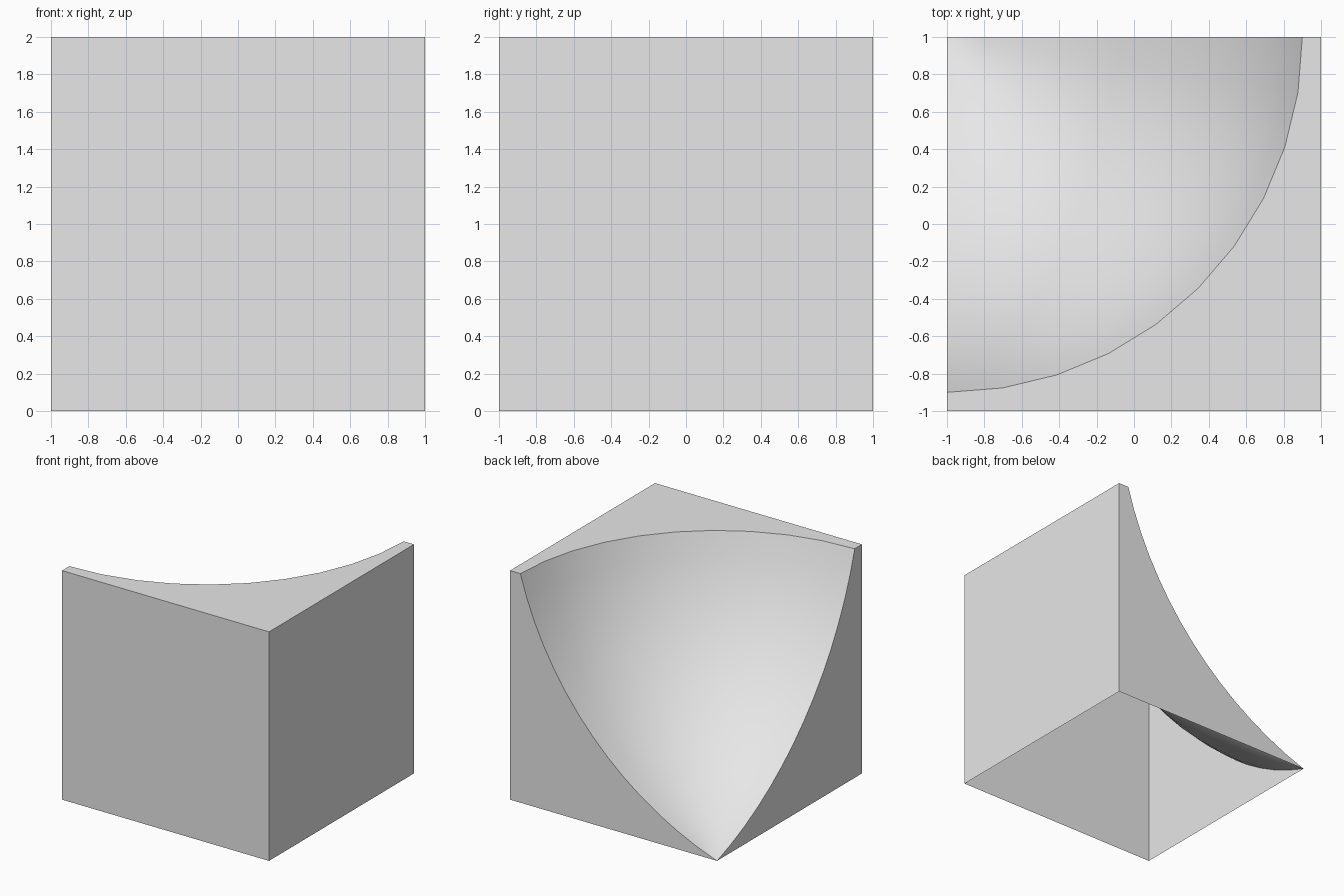
import bpy, bmesh
from math import sin, cos, radians, atan2, hypot
from mathutils import Vector

default_cube = bpy.data.objects.get("Cube")
if default_cube:
    bpy.data.objects.remove(default_cube, do_unlink=True)

RADIUS, HEIGHT = 1.9, 2.0      # bowl rim radius and block height
STEPS, SEGMENTS = 14, 10       # bowl rings and quarter-turn segments
BEND = radians(28)             # half the angle swept by the bowl profile

grey = bpy.data.materials.new("plain_grey")
grey.use_nodes = True
grey.diffuse_color = (0.8, 0.8, 0.8, 1)
grey.node_tree.nodes["Principled BSDF"].inputs["Base Color"].default_value = (0.8, 0.8, 0.8, 1)


def bowl_profile():
    """Circular arc from the low corner up to the rim, as (radius, height)."""
    chord_angle = atan2(HEIGHT, RADIUS)
    arc_radius = hypot(RADIUS, HEIGHT) / (2 * sin(BEND))
    start = chord_angle - BEND
    points = []
    for i in range(STEPS + 1):
        a = start + 2 * BEND * i / STEPS
        points.append((arc_radius * (sin(a) - sin(start)),
                       arc_radius * (cos(start) - cos(a))))
    return points


def bowl_point(r, z, turn):
    """Point around the vertical axis through the open back corner."""
    a = radians(90) * turn
    return Vector((-1 + r * cos(a), 1 - r * sin(a), z))


def add_face(bm, points, facing):
    face = bm.faces.new([bm.verts.new(p) for p in points])
    face.normal_update()
    if face.normal.dot(Vector(facing)) < 0:
        face.normal_flip()
    return face


def make_object(name, bm):
    mesh = bpy.data.meshes.new(name)
    bmesh.ops.remove_doubles(bm, verts=bm.verts, dist=0.0001)
    bm.to_mesh(mesh)
    bm.free()
    mesh.materials.append(grey)
    obj = bpy.data.objects.new(name, mesh)
    bpy.context.collection.objects.link(obj)
    return obj


profile = bowl_profile()

# Walls and top, open underneath
bm = bmesh.new()
add_face(bm, [(-1, -1, 0), (1, -1, 0), (1, -1, 2), (-1, -1, 2)], (0, -1, 0))
add_face(bm, [(1, -1, 0), (1, 1, 0), (1, 1, 2), (1, -1, 2)], (1, 0, 0))
back_curve = [bowl_point(r, z, 0) for r, z in profile]
add_face(bm, back_curve + [(1, 1, 2), (1, 1, 0)], (0, 1, 0))
left_curve = [bowl_point(r, z, 1) for r, z in profile]
add_face(bm, left_curve + [(-1, -1, 2), (-1, -1, 0)], (-1, 0, 0))
rim = [bowl_point(RADIUS, HEIGHT, s / SEGMENTS) for s in range(SEGMENTS + 1)]
add_face(bm, rim + [(-1, -1, 2), (1, -1, 2), (1, 1, 2)], (0, 0, 1))
make_object("block_walls", bm)

# Hollowed bowl in the back corner
bm = bmesh.new()
for (r0, z0), (r1, z1) in zip(profile, profile[1:]):
    for s in range(SEGMENTS):
        t0, t1 = s / SEGMENTS, (s + 1) / SEGMENTS
        quad = [bowl_point(r0, z0, t0), bowl_point(r1, z1, t0), bowl_point(r1, z1, t1)]
        if r0 > 0.001:
            quad.append(bowl_point(r0, z0, t1))
        add_face(bm, quad, (0, 0, 1))
bowl = make_object("hollow_bowl", bm)

bpy.ops.object.select_all(action='DESELECT')
bowl.select_set(True)
bpy.context.view_layer.objects.active = bowl
bpy.ops.object.shade_smooth_by_angle(angle=radians(30))
